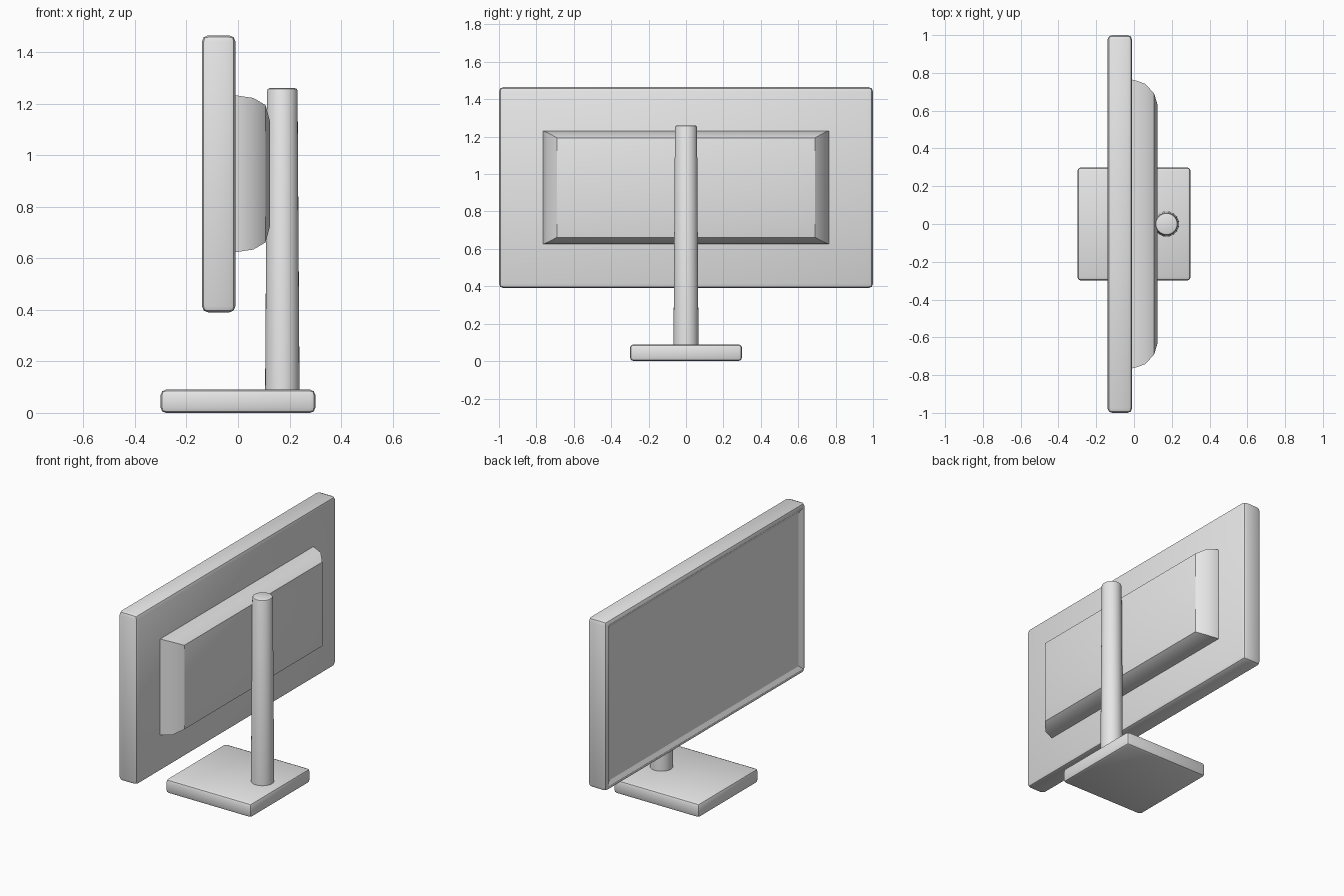
import bpy
import bmesh
import math
from mathutils import Vector

cube = bpy.data.objects.get("Cube")
if cube:
    bpy.data.objects.remove(cube, do_unlink=True)

# Single light grey plastic
grey = bpy.data.materials.new("light_grey")
grey.use_nodes = True
grey.diffuse_color = (0.8, 0.8, 0.8, 1)
grey.node_tree.nodes["Principled BSDF"].inputs["Base Color"].default_value = (0.8, 0.8, 0.8, 1)


def finish(bm, name):
    """Turn a bmesh into a smooth-shaded object that keeps its crisp edges."""
    bmesh.ops.recalc_face_normals(bm, faces=bm.faces[:])
    mesh = bpy.data.meshes.new(name)
    bm.to_mesh(mesh)
    bm.free()
    mesh.materials.append(grey)
    obj = bpy.data.objects.new(name, mesh)
    bpy.context.collection.objects.link(obj)
    bpy.ops.object.select_all(action="DESELECT")
    obj.select_set(True)
    bpy.context.view_layer.objects.active = obj
    bpy.ops.object.shade_smooth_by_angle(angle=math.radians(40), keep_sharp_edges=True)
    return obj


def rounded_box(low, high, radius):
    """Box between two corners with softened edges."""
    low, high = Vector(low), Vector(high)
    bm = bmesh.new()
    bmesh.ops.create_cube(bm, size=1)
    bmesh.ops.scale(bm, vec=high - low, verts=bm.verts)
    bmesh.ops.translate(bm, vec=(low + high) / 2, verts=bm.verts)
    bmesh.ops.bevel(bm, geom=bm.edges[:], offset=radius, segments=2,
                    profile=0.5, affect="EDGES")
    return bm


# Foot plate
finish(rounded_box((-0.3, -0.3, 0), (0.3, 0.3, 0.09), 0.02), "base")

# Display panel, with the sunken screen facing -x
bm = rounded_box((-0.14, -1, 0.39), (-0.01, 1, 1.465), 0.024)
screen = min(bm.faces, key=lambda f: f.calc_center_median().x)
for thickness, depth in ((0.006, 0), (0.035, -0.014)):
    bmesh.ops.inset_region(bm, faces=[screen], thickness=thickness, depth=depth)
    for edge in screen.edges:
        edge.smooth = False
finish(bm, "display_panel")

# Domed rear housing: rectangular rings (x, half width, half height)
bm = bmesh.new()
mid_z = 0.928
previous = None
for x, half_y, half_z in ((-0.02, 0.765, 0.303), (0, 0.763, 0.303), (0.06, 0.742, 0.294),
                          (0.107, 0.69, 0.266), (0.125, 0.63, 0.2)):
    ring = [bm.verts.new((x, sy * half_y, mid_z + sz * half_z))
            for sy, sz in ((-1, -1), (1, -1), (1, 1), (-1, 1))]
    if previous is None:
        bm.faces.new(ring)
    else:
        for i in range(4):
            j = (i + 1) % 4
            bm.faces.new((previous[i], previous[j], ring[j], ring[i]))
    if x == 0.107:
        crease = ring
    previous = ring
bm.faces.new(previous)
for i in range(4):
    bm.edges.get((crease[i], crease[i - 1])).smooth = False
finish(bm, "rear_housing")

# Slightly tapered stand column with a softened top rim
bm = bmesh.new()
bottom, top = 0.06, 1.26
bmesh.ops.create_cone(bm, cap_ends=True, segments=32, radius1=0.067,
                      radius2=0.059, depth=top - bottom)
bmesh.ops.translate(bm, vec=(0.172, 0, (top + bottom) / 2), verts=bm.verts)
rim = [e for e in bm.edges if all(v.co.z > top - 0.01 for v in e.verts)]
bmesh.ops.bevel(bm, geom=rim, offset=0.01, segments=2, profile=0.5, affect="EDGES")
finish(bm, "stand_column")
